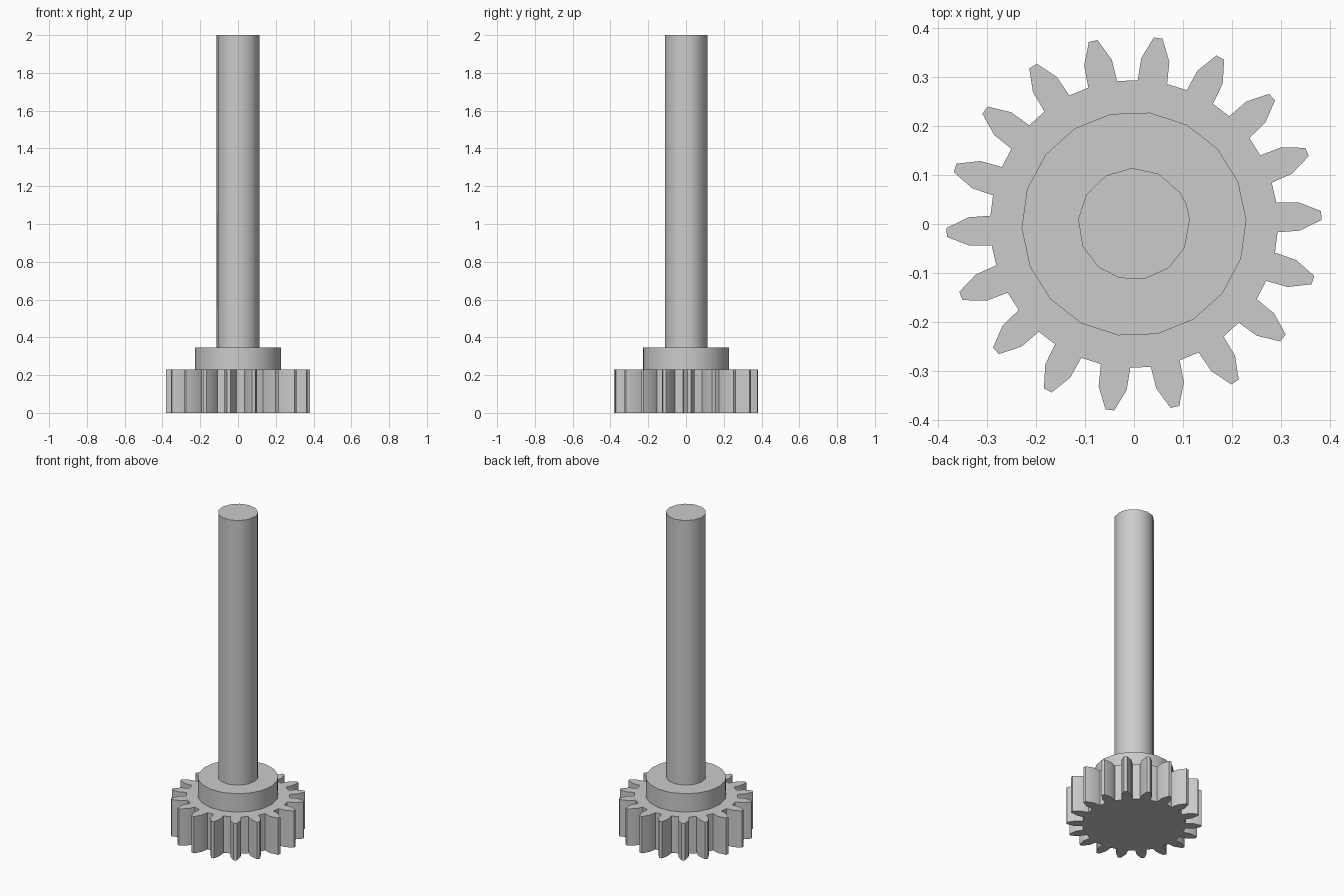
import bpy
import bmesh
from math import radians, cos, sin

cube = bpy.data.objects.get("Cube")
if cube:
    bpy.data.objects.remove(cube, do_unlink=True)

# Single steel grey material
steel = bpy.data.materials.new("steel_grey")
steel.use_nodes = True
GREY = (0.6, 0.6, 0.6, 1)
steel.diffuse_color = GREY
steel.node_tree.nodes["Principled BSDF"].inputs["Base Color"].default_value = GREY


def polar(radius, degrees):
    a = radians(degrees)
    return radius * cos(a), radius * sin(a)


def extrude_outline(name, outline, bottom, top):
    """Make a closed prism from a counter-clockwise outline."""
    bm = bmesh.new()
    face = bm.faces.new([bm.verts.new((x, y, bottom)) for x, y in outline])
    result = bmesh.ops.extrude_face_region(bm, geom=[face], use_keep_orig=True)
    moved = [v for v in result["geom"] if isinstance(v, bmesh.types.BMVert)]
    bmesh.ops.translate(bm, verts=moved, vec=(0, 0, top - bottom))
    bmesh.ops.recalc_face_normals(bm, faces=bm.faces[:])
    mesh = bpy.data.meshes.new(name)
    bm.to_mesh(mesh)
    bm.free()
    obj = bpy.data.objects.new(name, mesh)
    bpy.context.collection.objects.link(obj)
    mesh.materials.append(steel)
    bpy.ops.object.select_all(action="DESELECT")
    obj.select_set(True)
    bpy.context.view_layer.objects.active = obj
    bpy.ops.object.shade_smooth_by_angle(angle=radians(32))
    return obj


# Gear wheel: one tooth as (radius, half angle), mirrored and repeated
TEETH = 18
PHASE = 2.6
half_tooth = [(0.293, 5.9), (0.338, 4.9), (0.382, 1.35)]
tooth = [(r, -a) for r, a in half_tooth] + [(r, a) for r, a in reversed(half_tooth)]
gear_outline = [polar(r, PHASE + i * 360 / TEETH + a)
                for i in range(TEETH) for r, a in tooth]
extrude_outline("gear_wheel", gear_outline, 0, 0.23)

# Hub collar above the gear
hub_outline = [polar(0.229, 2 + i * 20) for i in range(18)]
extrude_outline("hub_collar", hub_outline, 0.23, 0.345)

# Long shaft with slightly uneven facets
shaft_angles = [5, 20, 34, 64, 92, 120, 148, 175, 203, 230, 255, 281, 308, 335]
shaft_outline = [polar(0.114, a) for a in shaft_angles]
extrude_outline("shaft", shaft_outline, 0.345, 2)
